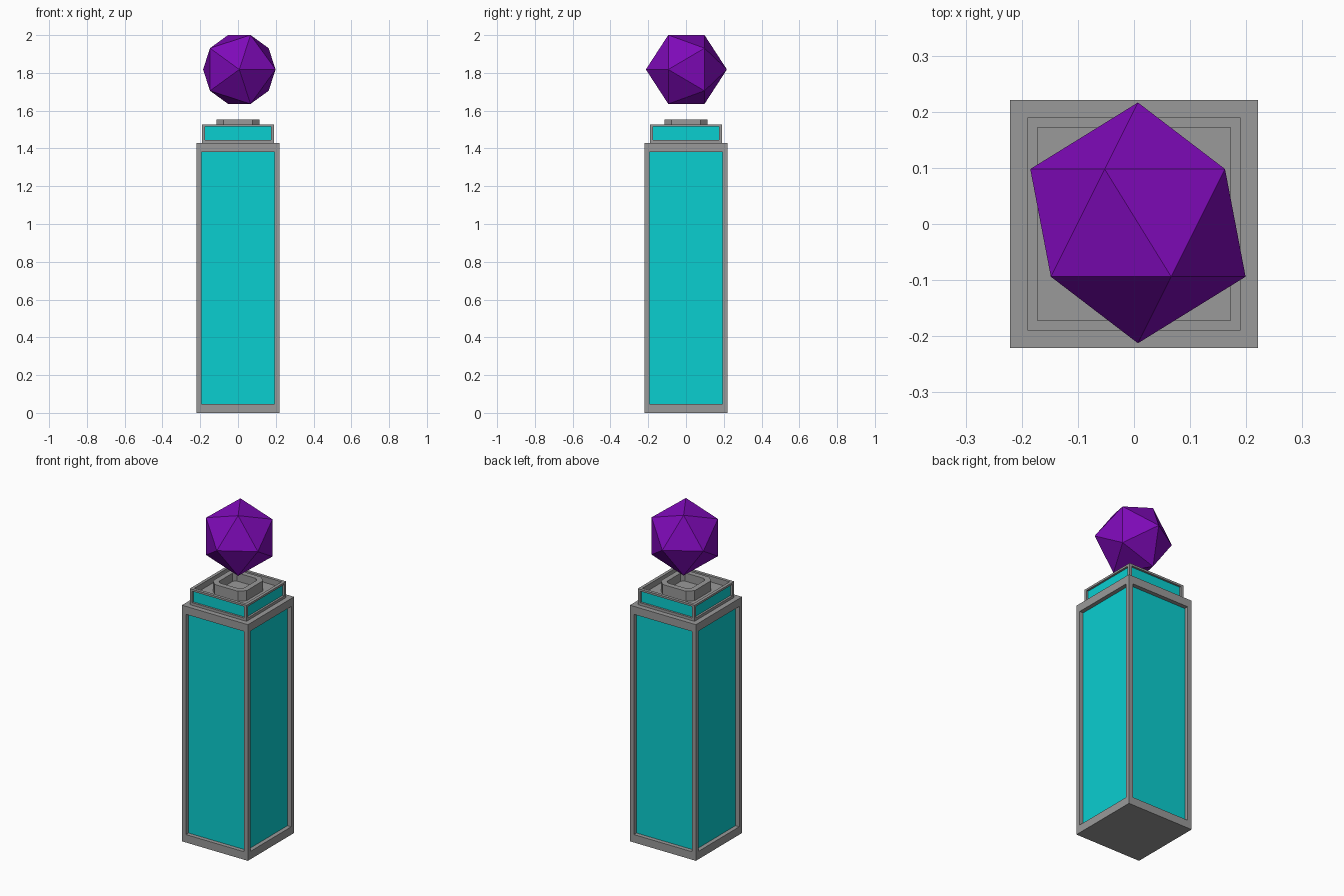
import bpy
import bmesh
from math import pi
from mathutils import Matrix, Vector

if "Cube" in bpy.data.objects:
    bpy.data.objects.remove(bpy.data.objects["Cube"], do_unlink=True)


def material(name, color):
    mat = bpy.data.materials.new(name)
    mat.use_nodes = True
    mat.diffuse_color = color
    mat.node_tree.nodes["Principled BSDF"].inputs["Base Color"].default_value = color
    return mat


STONE = material("grey stone", (0.32, 0.32, 0.32, 1))
TEAL = material("bright teal", (0.003, 0.62, 0.63, 1))
PURPLE = material("deep purple", (0.21, 0.003, 0.48, 1))


def finish(bm, name, *mats):
    bmesh.ops.recalc_face_normals(bm, faces=bm.faces)
    mesh = bpy.data.meshes.new(name)
    bm.to_mesh(mesh)
    bm.free()
    for mat in mats:
        mesh.materials.append(mat)
    obj = bpy.data.objects.new(name, mesh)
    bpy.context.collection.objects.link(obj)
    return obj


def box(half, z0, z1):
    bm = bmesh.new()
    size = Matrix.Diagonal((2 * half, 2 * half, z1 - z0, 1))
    bmesh.ops.create_cube(bm, size=1, matrix=Matrix.Translation((0, 0, (z0 + z1) / 2)) @ size)
    return bm


def recess(bm, face, border, depth, z_range=None):
    """Inset a face, optionally fit it between two heights, then push it in."""
    bmesh.ops.inset_individual(bm, faces=[face], thickness=border)
    if z_range:
        middle = face.calc_center_median().z
        for v in face.verts:
            v.co.z = z_range[v.co.z > middle]
    normal = face.normal.copy()
    face = bmesh.ops.extrude_discrete_faces(bm, faces=[face])["faces"][0]
    bmesh.ops.translate(bm, verts=face.verts, vec=-normal * depth)
    return face


def panelled_box(half, z0, z1, border, depth, z_range):
    bm = box(half, z0, z1)
    bm.normal_update()
    for face in [f for f in bm.faces if abs(f.normal.z) < 0.5]:
        recess(bm, face, border, depth, z_range).material_index = 1
    return bm


# Tall pillar with a sunken panel on each side
finish(panelled_box(0.221, 0, 1.43, 0.038, 0.025, (0.048, 1.382)), "pillar", STONE, TEAL)

# Cap with smaller panels and a shallow tray on top
cap = panelled_box(0.19, 1.43, 1.527, 0.023, 0.012, (1.446, 1.515))
cap.normal_update()
lid = max(cap.faces, key=lambda f: f.calc_center_median().z)
recess(cap, lid, 0.026, 0.035)
finish(cap, "cap", STONE, TEAL)

# Socket ring with clipped corners and a hollow middle
ring = box(0.113, 1.49, 1.553)
corners = [e for e in ring.edges if abs(e.verts[0].co.z - e.verts[1].co.z) > 0.01]
bmesh.ops.bevel(ring, geom=corners, offset=0.035, segments=1, affect='EDGES')
ring.normal_update()
rim = max(ring.faces, key=lambda f: f.calc_center_median().z)
recess(ring, rim, 0.035, 0.05)
finish(ring, "socket_ring", STONE)

# Floating twenty-sided crystal lying on its side
gem = bmesh.new()
place = Matrix.Translation(Vector((0.007, 0.002, 1.818))) @ Matrix.Rotation(pi / 2, 4, 'X')
bmesh.ops.create_icosphere(gem, subdivisions=1, radius=0.2145, matrix=place)
finish(gem, "crystal", PURPLE)
